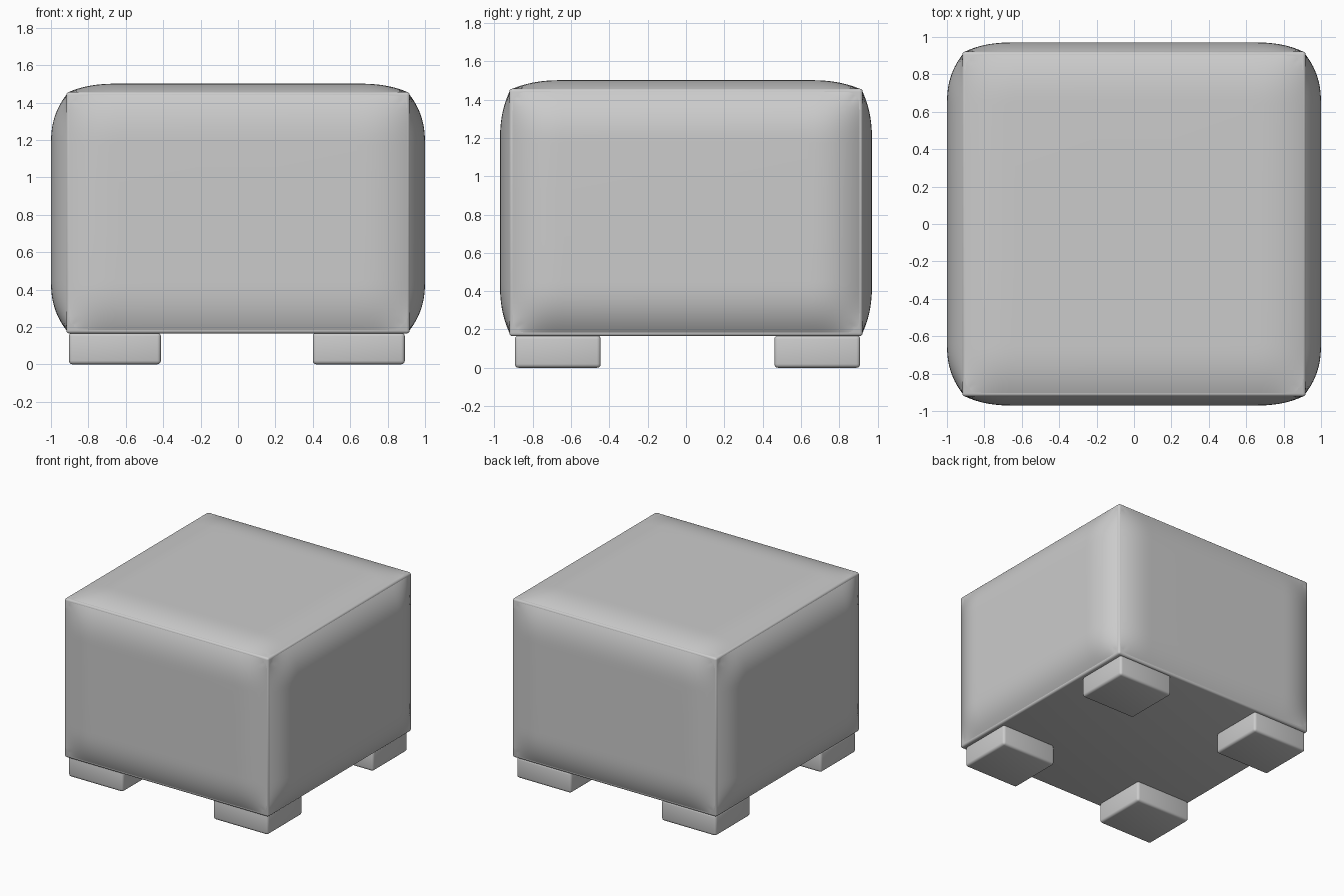
import bpy, bmesh
from mathutils import Vector

if "Cube" in bpy.data.objects:
    bpy.data.objects.remove(bpy.data.objects["Cube"])


def finish(name, bm, angle=0.7):
    me = bpy.data.meshes.new(name)
    bm.to_mesh(me)
    bm.free()
    ob = bpy.data.objects.new(name, me)
    bpy.context.collection.objects.link(ob)
    bpy.ops.object.select_all(action='DESELECT')
    ob.select_set(True)
    bpy.context.view_layer.objects.active = ob
    bpy.ops.object.shade_smooth_by_angle(angle=angle)
    return ob


def rounded_box(name, lo, hi, bevel):
    bm = bmesh.new()
    bmesh.ops.create_cube(bm, size=1)
    lo, hi = Vector(lo), Vector(hi)
    for v in bm.verts:
        v.co = Vector([(lo[i] + hi[i]) / 2 + v.co[i] * (hi[i] - lo[i]) for i in range(3)])
    bmesh.ops.bevel(bm, geom=bm.edges[:], offset=bevel, segments=3, profile=0.5, affect='EDGES')
    return finish(name, bm)


def stations(half, edge, n=14):
    # Samples across a panel, packed towards its rims
    ds = [edge * (i / n) ** 1.7 for i in range(n + 1)]
    mid = half - edge
    left = [-half + d for d in ds]
    return left + [-mid / 3, mid / 3] + [-x for x in reversed(left)]


def padded_panel(name, centre, u, v, hu, hv, puff, edge=0.27, r=0.06, power=2.5):
    # Rounded-corner pillow that swells along the normal u x v
    c, u, v = Vector(centre), Vector(u), Vector(v)
    n = u.cross(v)

    def swell(d):
        return 1 - (1 - min(d / edge, 1)) ** power

    us, vs = stations(hu, edge), stations(hv, edge)
    bm = bmesh.new()
    rows = []
    for a in us:
        row = []
        for b in vs:
            h = puff * swell(hu - abs(a)) * swell(hv - abs(b))
            qa = max(-hu + r, min(hu - r, a))
            qb = max(-hv + r, min(hv - r, b))
            da, db = a - qa, b - qb
            length = (da * da + db * db) ** 0.5
            k = max(abs(da), abs(db)) / length if length > 1e-9 else 1
            row.append(bm.verts.new(c + u * (qa + da * k) + v * (qb + db * k) + n * h))
        rows.append(row)
    for i in range(len(us) - 1):
        for j in range(len(vs) - 1):
            bm.faces.new((rows[i][j], rows[i + 1][j], rows[i + 1][j + 1], rows[i][j + 1]))
    return finish(name, bm, 1.0)


# Inner body, seen as the seam strips and the flat underside
rounded_box("body", (-0.918, -0.922, 0.165), (0.918, 0.922, 1.457), 0.016)

# Padded panels on the four sides and the top
zc, hz, X, Y, Z = 0.812, 0.63, (1, 0, 0), (0, 1, 0), (0, 0, 1)
padded_panel("front_panel", (0, -0.921, zc), X, Z, 0.906, hz, 0.05)
padded_panel("back_panel", (0, 0.921, zc), (-1, 0, 0), Z, 0.906, hz, 0.05)
padded_panel("right_panel", (0.917, 0, zc), Y, Z, 0.906, hz, 0.083)
padded_panel("left_panel", (-0.917, 0, zc), (0, -1, 0), Z, 0.906, hz, 0.083)
padded_panel("seat_panel", (0, 0, 1.456), X, Y, 0.906, 0.906, 0.045)

# Four block feet
for side, x in (("left", -0.658), ("right", 0.646)):
    for end, y in (("front", -0.669), ("back", 0.685)):
        rounded_box(f"{end}_{side}_foot", (x - 0.246, y - 0.224, 0), (x + 0.246, y + 0.224, 0.17), 0.02)
